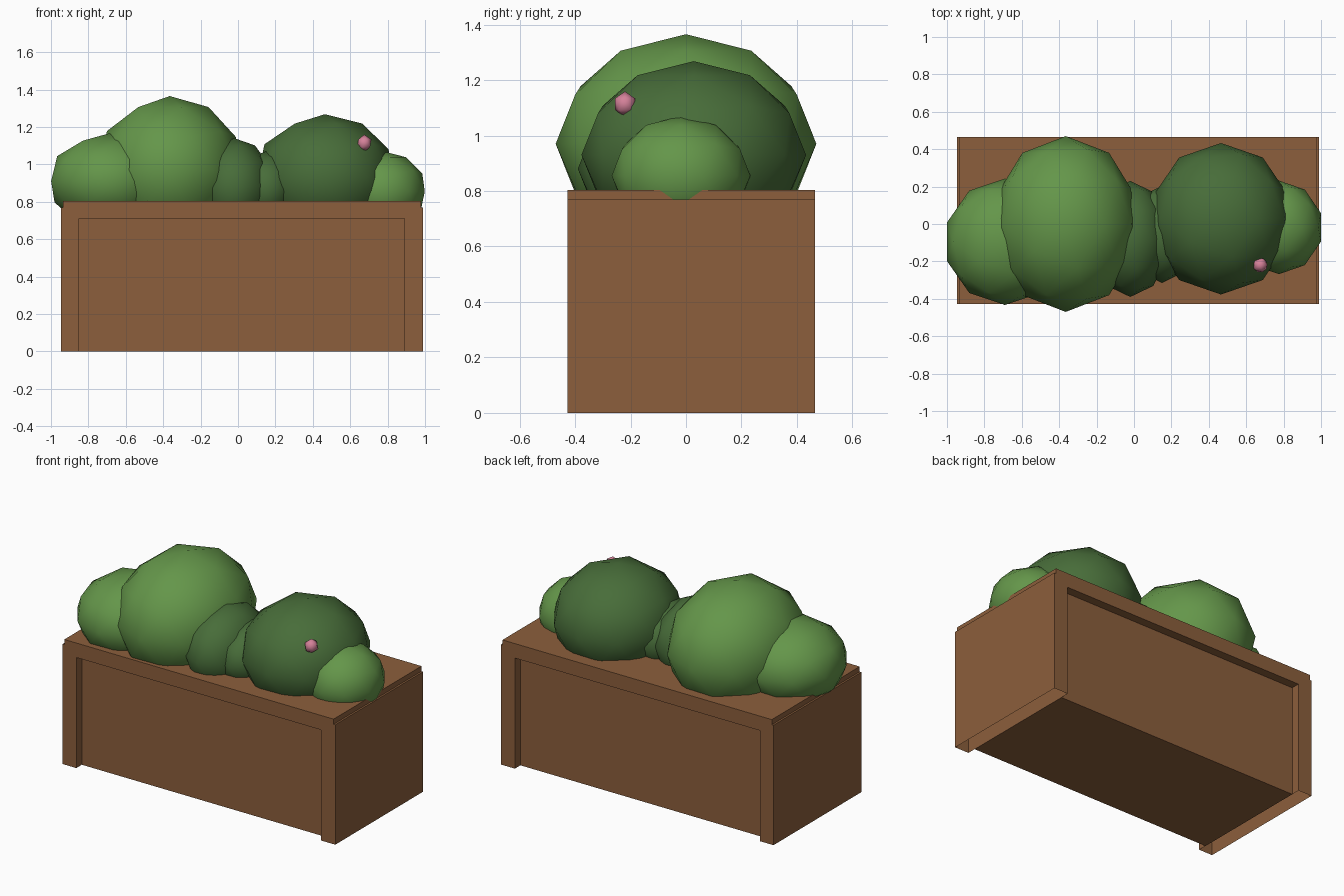
import bpy, bmesh
from mathutils import Matrix

if "Cube" in bpy.data.objects:
    bpy.data.objects.remove(bpy.data.objects["Cube"])


def material(name, rgb):
    m = bpy.data.materials.new(name)
    m.diffuse_color = (*rgb, 1)
    m.use_nodes = True
    m.node_tree.nodes["Principled BSDF"].inputs["Base Color"].default_value = m.diffuse_color
    return m


WOOD = material("brown wood", (0.262, 0.114, 0.045))
LIGHT = material("light green", (0.128, 0.305, 0.068))
DARK = material("dark green", (0.064, 0.152, 0.041))
PINK = material("pink", (0.66, 0.22, 0.32))


def finish(bm, name, mat):
    me = bpy.data.meshes.new(name)
    bm.to_mesh(me)
    bm.free()
    me.materials.append(mat)
    ob = bpy.data.objects.new(name, me)
    bpy.context.collection.objects.link(ob)
    return ob


def blob(name, center, radii, mat, subdivisions=2):
    """Low-poly, smooth shaded ellipsoid."""
    bm = bmesh.new()
    bmesh.ops.create_icosphere(
        bm, subdivisions=subdivisions, radius=1,
        matrix=Matrix.Translation(center) @ Matrix.Diagonal((*radii, 1)))
    for f in bm.faces:
        f.smooth = True
    return finish(bm, name, mat)


# Planter frame: arch profile with a small step at the rim, extruded in depth
Y0, Y1 = -0.427, 0.465
profile = [(-0.947, 0), (-0.947, 0.77), (-0.935, 0.77), (-0.935, 0.803),
           (0.978, 0.803), (0.978, 0.77), (0.99, 0.77), (0.99, 0),
           (0.89, 0), (0.89, 0.71), (-0.85, 0.71), (-0.85, 0)]
bm = bmesh.new()
face = bm.faces.new([bm.verts.new((x, Y0, z)) for x, z in profile])
ext = bmesh.ops.extrude_face_region(bm, geom=[face], use_keep_orig=True)
bmesh.ops.translate(bm, vec=(0, Y1 - Y0, 0),
                    verts=[v for v in ext["geom"] if isinstance(v, bmesh.types.BMVert)])
bmesh.ops.recalc_face_normals(bm, faces=bm.faces)
# the end posts are open underneath
bmesh.ops.delete(bm, geom=[f for f in bm.faces if all(v.co.z < 0.001 for v in f.verts)],
                 context='FACES_ONLY')
finish(bm, "planter_frame", WOOD)

# Recessed panels: inner box set back from the frame front and rear
bm = bmesh.new()
bmesh.ops.create_cube(bm, size=1, matrix=Matrix.Translation((0.02, 0.019, 0.355))
                      @ Matrix.Diagonal((1.74, 0.78, 0.71, 1)))
finish(bm, "planter_inner_box", WOOD)

# Bushes
blob("bush_large", (-0.365, 0.0, 0.97), (0.395, 0.47, 0.395), LIGHT)
blob("bush_left", (-0.69, -0.095, 0.91), (0.325, 0.338, 0.255), LIGHT)
blob("bush_right", (0.775, -0.018, 0.855), (0.235, 0.25, 0.215), LIGHT)
blob("bush_dark_large", (0.465, 0.028, 0.93), (0.38, 0.405, 0.338), DARK)
blob("bush_dark_middle", (-0.02, -0.08, 0.88), (0.21, 0.31, 0.26), DARK)
blob("bush_dark_small", (0.15, -0.055, 0.87), (0.17, 0.26, 0.2), DARK)

# Flower bud
blob("flower_bud", (0.675, -0.22, 1.113), (0.043, 0.043, 0.046), PINK, 1)
